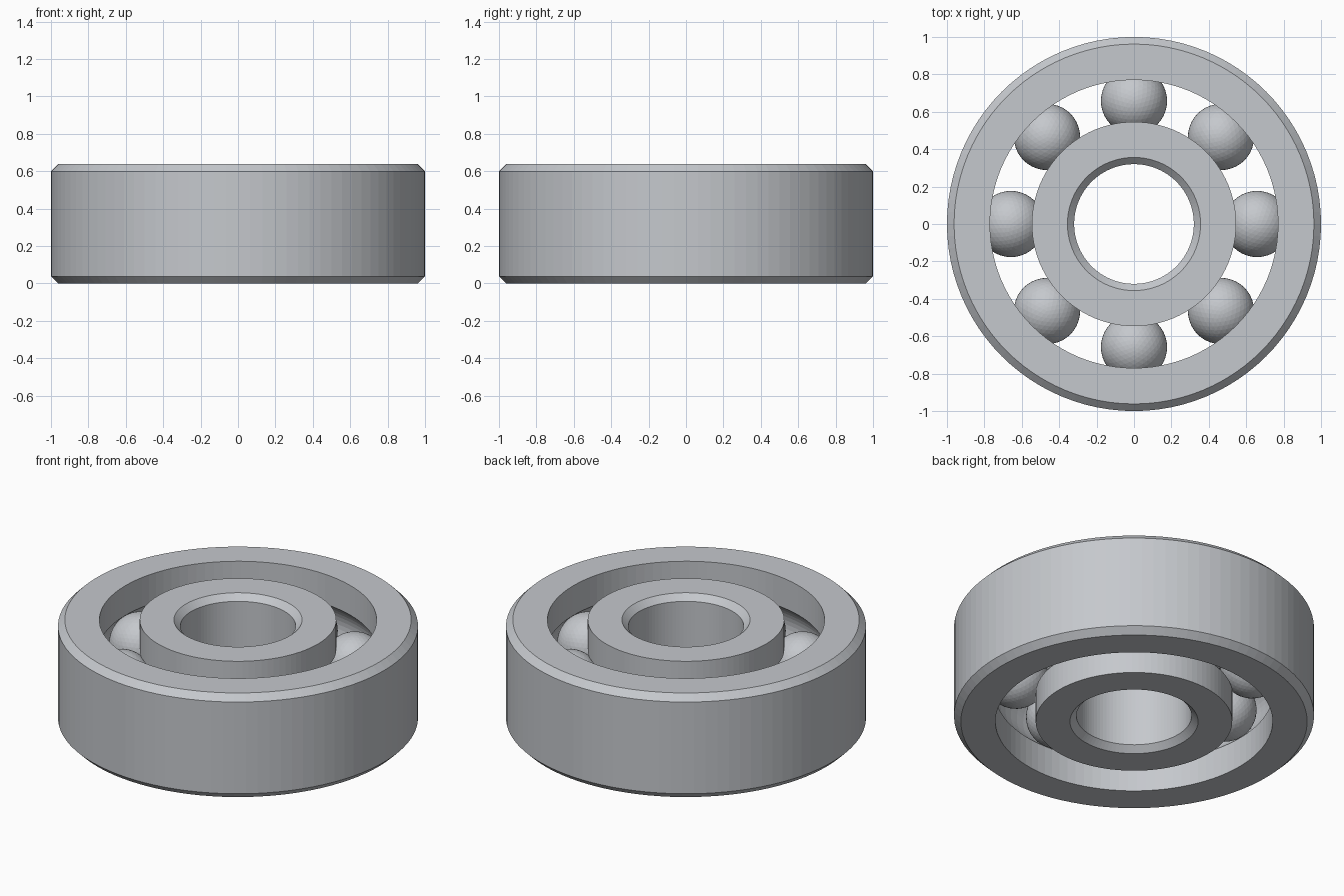
import bpy, bmesh
from math import sin, cos, pi, acos, tau

cube = bpy.data.objects.get("Cube")
if cube:
    bpy.data.objects.remove(cube)

HEIGHT, MID = 0.638, 0.319
PITCH, BALL = 0.658, 0.177
SEGMENTS = 96

steel = bpy.data.materials.new("steel grey")
colour = (0.56, 0.58, 0.61, 1)
steel.diffuse_color = colour
steel.use_nodes = True
steel.node_tree.nodes["Principled BSDF"].inputs["Base Color"].default_value = colour


def finish(name, bm):
    bmesh.ops.recalc_face_normals(bm, faces=bm.faces)
    mesh = bpy.data.meshes.new(name)
    bm.to_mesh(mesh)
    bm.free()
    mesh.materials.append(steel)
    obj = bpy.data.objects.new(name, mesh)
    bpy.context.collection.objects.link(obj)
    return obj


def groove(radius, side, steps=12):
    """Arc of the ball track, from bottom to top, cut into a wall."""
    half = acos(abs(radius - PITCH) / BALL)
    angles = [half * (2 * i / steps - 1) for i in range(steps + 1)]
    return [(PITCH + side * BALL * cos(a), MID + BALL * sin(a)) for a in angles]


def ring(name, wall, rim, bevel, side):
    """Lathe a race: plain wall with a track, chamfered rim."""
    inset = rim - side * bevel
    profile = [(wall, 0), *groove(wall, side), (wall, HEIGHT), (inset, HEIGHT),
               (rim, HEIGHT - bevel), (rim, bevel), (inset, 0)]
    bm = bmesh.new()
    loops = []
    for s in range(SEGMENTS):
        a = tau * s / SEGMENTS
        loops.append([bm.verts.new((r * cos(a), r * sin(a), z)) for r, z in profile])
    n = len(profile)
    for s in range(SEGMENTS):
        p, q = loops[s], loops[(s + 1) % SEGMENTS]
        for i in range(n):
            j = (i + 1) % n
            bm.faces.new((p[i], q[i], q[j], p[j]))
    return finish(name, bm)


# Races
ring("outer_ring", 0.77, 1.0, 0.038, 1)
ring("inner_ring", 0.546, 0.32, 0.036, -1)

# Balls
for k in range(8):
    bm = bmesh.new()
    bmesh.ops.create_icosphere(bm, subdivisions=4, radius=BALL)
    ball = finish(f"ball_{k + 1}", bm)
    a = k * pi / 4
    ball.location = (PITCH * cos(a), PITCH * sin(a), MID)
    ball.rotation_euler.z = a
